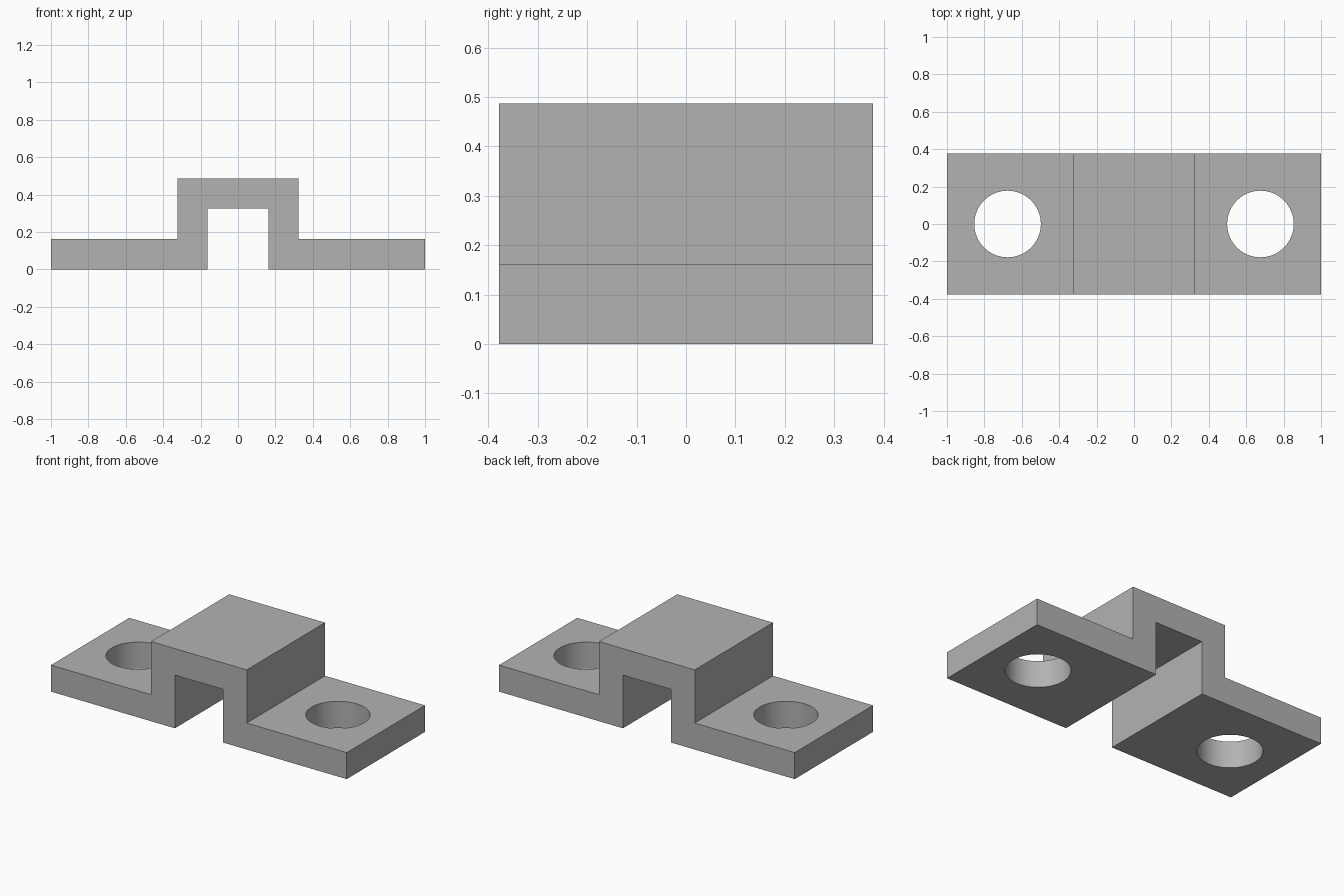
import bpy
import bmesh

cube = bpy.data.objects.get("Cube")
if cube:
    bpy.data.objects.remove(cube, do_unlink=True)

HALF_DEPTH = 0.378
WALL = 0.162          # sheet thickness, also the inner half width
OUTER = 0.324         # outer half width of the raised channel
TOP = 0.487
HOLE_X, HOLE_R = 0.676, 0.178

# Single plain grey
grey = bpy.data.materials.new("plain grey")
grey.use_nodes = True
colour = (0.45, 0.45, 0.45, 1)
grey.diffuse_color = colour
grey.node_tree.nodes["Principled BSDF"].inputs["Base Color"].default_value = colour

# Hat-shaped profile: right half, then its mirror
half = [(WALL, TOP - WALL), (WALL, 0), (1, 0), (1, WALL), (OUTER, WALL), (OUTER, TOP)]
profile = half + [(-x, z) for x, z in reversed(half)]

# Bracket body, extruded from front to back
bm = bmesh.new()
face = bm.faces.new([bm.verts.new((x, -HALF_DEPTH, z)) for x, z in profile])
extruded = bmesh.ops.extrude_face_region(bm, geom=[face])
bmesh.ops.translate(bm, vec=(0, 2 * HALF_DEPTH, 0),
                    verts=[v for v in extruded["geom"] if isinstance(v, bmesh.types.BMVert)])
bmesh.ops.recalc_face_normals(bm, faces=bm.faces)
mesh = bpy.data.meshes.new("bracket")
bm.to_mesh(mesh)
bm.free()
mesh.materials.append(grey)
bracket = bpy.data.objects.new("bracket", mesh)
bpy.context.collection.objects.link(bracket)

# Round bolt hole through each flange
for side, x in (("left", HOLE_X), ("right", -HOLE_X)):
    bpy.ops.mesh.primitive_cylinder_add(vertices=64, radius=HOLE_R, depth=1, location=(x, 0, 0))
    cutter = bpy.context.object
    cutter.name = side + "_hole_cutter"
    cutter.data.materials.append(grey)
    cutter.hide_render = True
    cut = bracket.modifiers.new(side + " hole", 'BOOLEAN')
    cut.operation = 'DIFFERENCE'
    cut.solver = 'EXACT'
    cut.object = cutter
    bpy.ops.object.select_all(action='DESELECT')
    bracket.select_set(True)
    bpy.context.view_layer.objects.active = bracket
    bpy.ops.object.modifier_apply(modifier=cut.name)
    bpy.data.objects.remove(cutter, do_unlink=True)

# Smooth hole walls, sharp edges elsewhere
bpy.ops.object.shade_smooth_by_angle()
